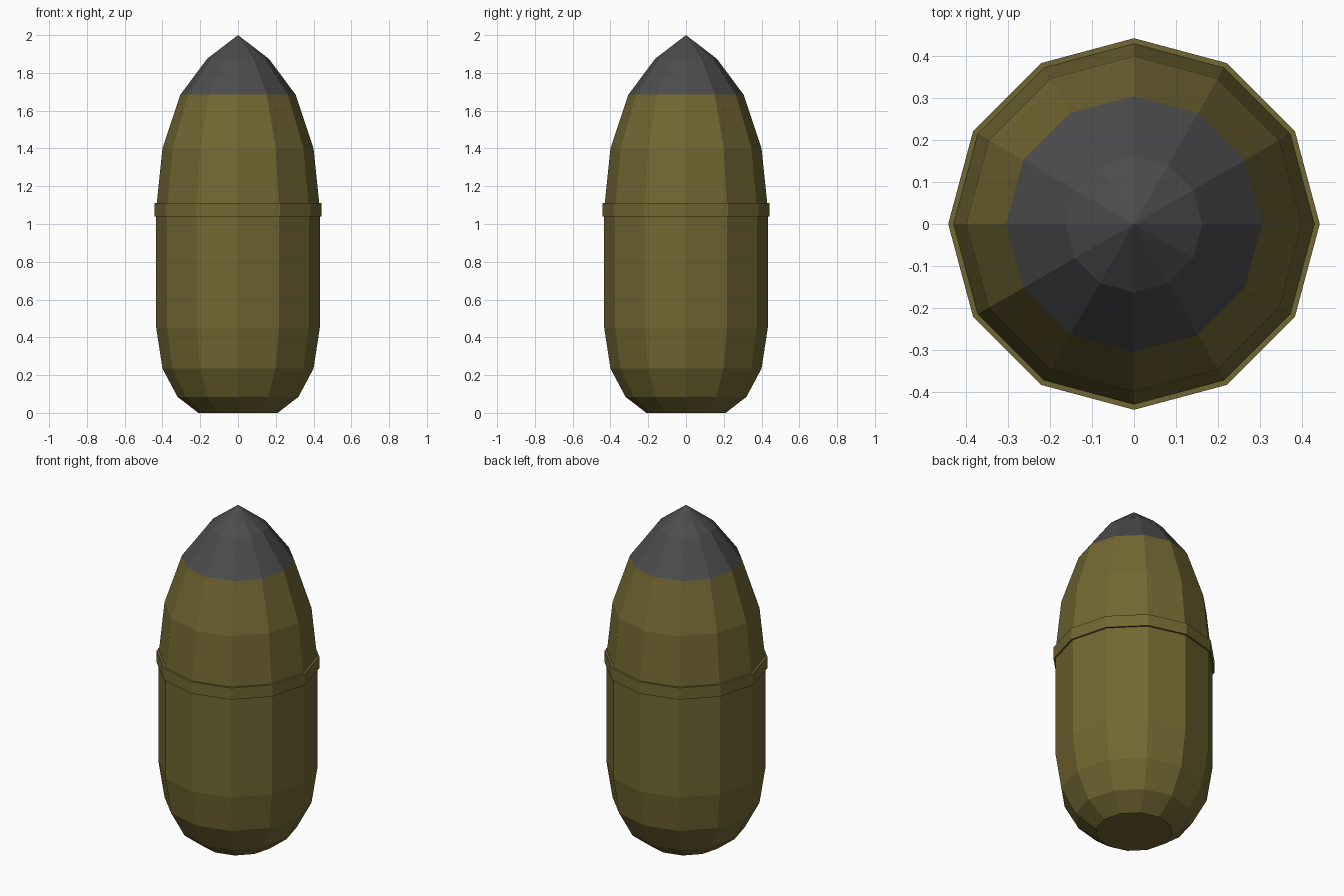
import bpy, bmesh, math

if "Cube" in bpy.data.objects:
    bpy.data.objects.remove(bpy.data.objects["Cube"])

SIDES = 12


def material(name, rgb):
    m = bpy.data.materials.new(name)
    m.diffuse_color = (*rgb, 1)
    m.use_nodes = True
    m.node_tree.nodes["Principled BSDF"].inputs["Base Color"].default_value = m.diffuse_color
    return m


brass = material("dark brass", (0.17, 0.135, 0.032))
steel = material("dark grey", (0.072, 0.072, 0.074))


def lathe(name, profile, mat, cap_bottom=False, closed=False):
    """Revolve (radius, z) points into a faceted 12-sided part."""
    bm = bmesh.new()
    rings = []
    for r, z in profile:
        if r == 0:
            rings.append([bm.verts.new((0, 0, z))] * SIDES)
        else:
            rings.append([bm.verts.new((r * math.cos(2 * math.pi * i / SIDES),
                                        r * math.sin(2 * math.pi * i / SIDES), z))
                          for i in range(SIDES)])
    pairs = list(zip(rings, rings[1:]))
    if closed:
        pairs.append((rings[-1], rings[0]))
    for a, b in pairs:
        for i in range(SIDES):
            j = (i + 1) % SIDES
            bm.faces.new(list(dict.fromkeys((a[i], a[j], b[j], b[i]))))
    if cap_bottom:
        bm.faces.new(rings[0][::-1])
    bmesh.ops.recalc_face_normals(bm, faces=bm.faces)
    me = bpy.data.meshes.new(name)
    bm.to_mesh(me)
    bm.free()
    me.materials.append(mat)
    ob = bpy.data.objects.new(name, me)
    bpy.context.collection.objects.link(ob)
    return ob


# Casing and nose share one profile, split where the colour changes
lower = [(0.21, 0), (0.32, 0.085), (0.40, 0.235), (0.433, 0.45), (0.433, 1.07)]
upper = [(0.43, 1.11), (0.40, 1.40), (0.305, 1.685)]
tip = [(0.305, 1.685), (0.163, 1.875), (0, 2.0)]
body = lathe("casing", lower + upper, brass, cap_bottom=True)
nose = lathe("nose_tip", tip, steel)

# Raised band around the middle
band = lathe("band", [(0.42, 1.04), (0.443, 1.04), (0.443, 1.11), (0.42, 1.11)],
             brass, closed=True)
